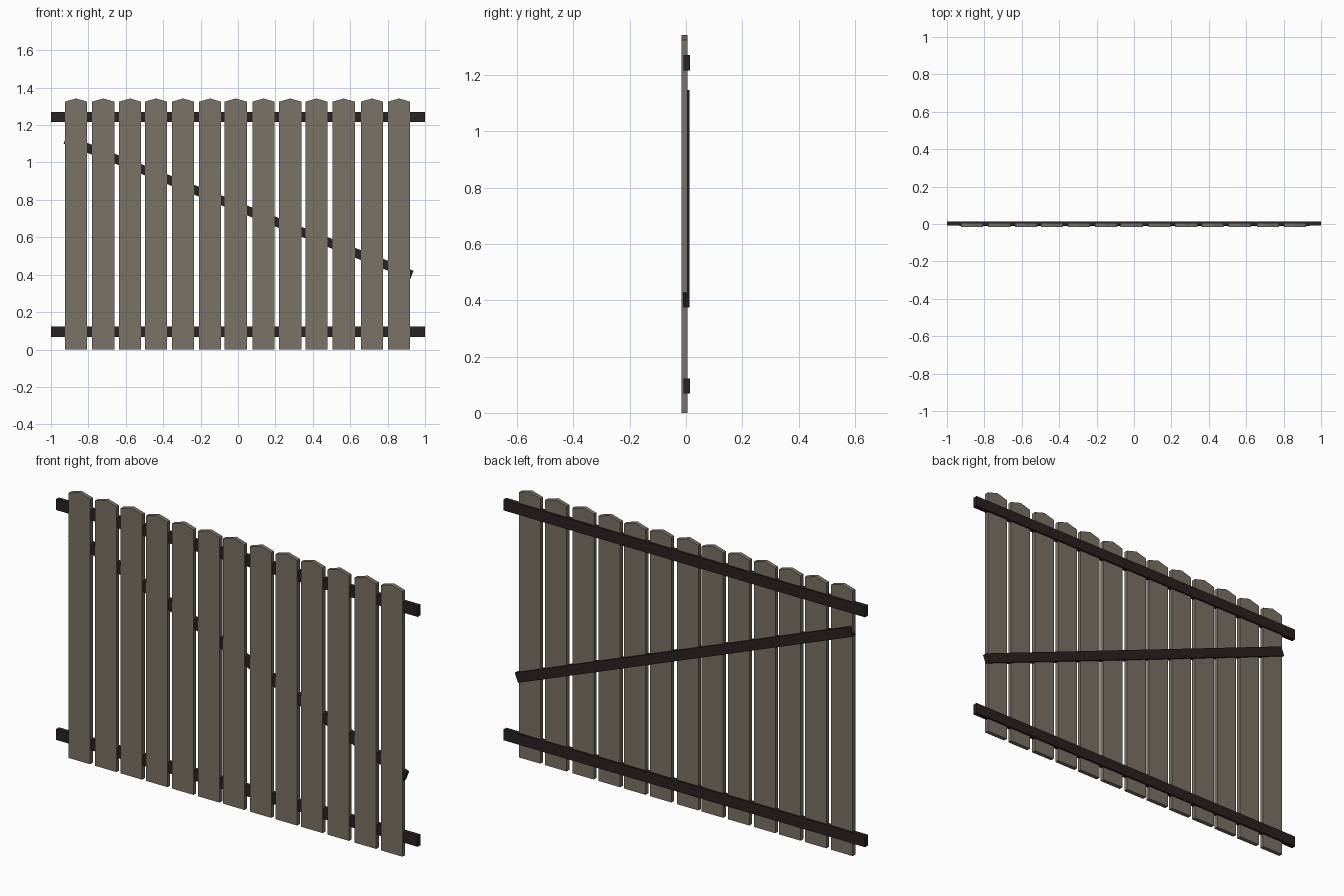
import bpy, math

if "Cube" in bpy.data.objects:
    bpy.data.objects.remove(bpy.data.objects["Cube"])

def material(name, col):
    m = bpy.data.materials.new(name)
    m.diffuse_color = (*col, 1)
    m.use_nodes = True
    m.node_tree.nodes["Principled BSDF"].inputs["Base Color"].default_value = m.diffuse_color
    return m

plank_mat = material("weathered wood", (0.195, 0.168, 0.132))
rail_mat = material("dark wood", (0.024, 0.015, 0.016))

def prism(name, outline, y0, y1, mat):
    """Extrude an (x, z) outline from y0 (front) to y1 (back)."""
    n = len(outline)
    verts = [(x, y0, z) for x, z in outline] + [(x, y1, z) for x, z in outline]
    faces = [tuple(range(n)), tuple(reversed(range(n, 2 * n)))]
    faces += [(i, i + n, (i + 1) % n + n, (i + 1) % n) for i in range(n)]
    me = bpy.data.meshes.new(name)
    me.from_pydata(verts, [], faces)
    me.materials.append(mat)
    ob = bpy.data.objects.new(name, me)
    bpy.context.collection.objects.link(ob)
    return ob

# Upright planks with shallow pointed tops, slightly uneven spacing
centres = [-0.866, -0.72, -0.578, -0.438, -0.294, -0.15, -0.012,
           0.136, 0.279, 0.42, 0.566, 0.716, 0.861]
w = 0.0595
for i, x in enumerate(centres):
    prism(f"plank_{i + 1}", [(x - w, 0), (x + w, 0), (x + w, 1.325),
                             (x, 1.342), (x - w, 1.325)], -0.016, 0.005, plank_mat)

def box(length, height):
    a, b = length / 2, height / 2
    return [(-a, -b), (a, -b), (a, b), (-a, b)]

# Horizontal rails
for name, z in (("bottom_rail", 0.095), ("top_rail", 1.244)):
    prism(name, box(2.0, 0.054), -0.009, 0.014, rail_mat).location.z = z

# Diagonal brace
brace = prism("diagonal_brace", box(1.99, 0.049), -0.011, 0.0125, rail_mat)
brace.location = (0.003, 0, 0.761)
brace.rotation_euler.y = math.radians(21.4)
